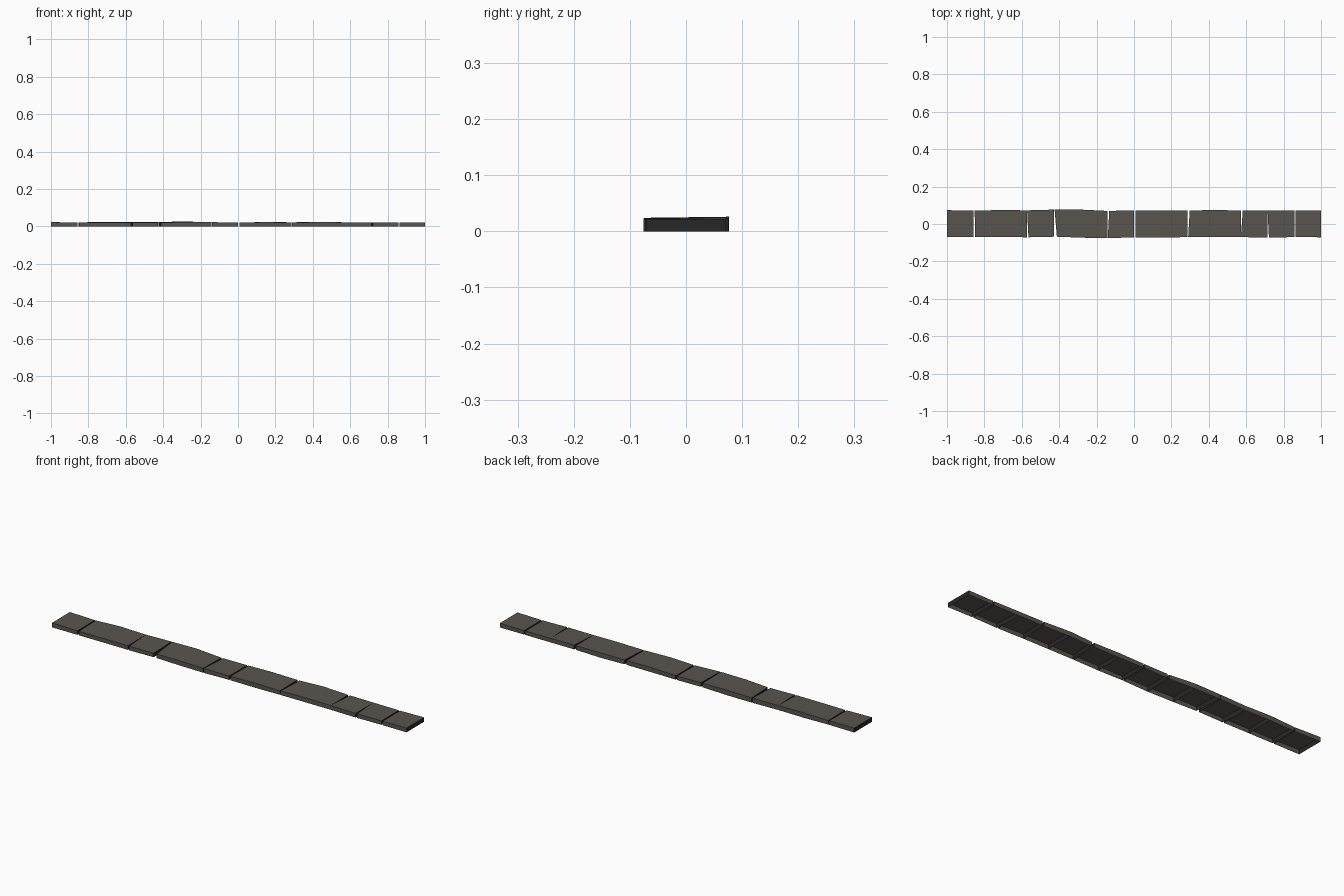
import bpy, bmesh


def colour(name, rgb):
    mat = bpy.data.materials.new(name)
    mat.diffuse_color = (*rgb, 1)
    return mat


stone = colour("warm grey stone", (0.100, 0.091, 0.080))
joint = colour("dark joint", (0.020, 0.020, 0.020))

COUNT = 14
STEP = 2 / COUNT

# Worn edge at each joint: front y, back y, front z, back z, front gap, back gap
JOINTS = [
    (-0.070, 0.074, 0.023, 0.023, 0.000, 0.000),
    (-0.070, 0.071, 0.020, 0.021, 0.008, 0.005),
    (-0.070, 0.075, 0.021, 0.025, 0.000, 0.000),
    (-0.071, 0.073, 0.021, 0.023, 0.007, 0.000),
    (-0.068, 0.077, 0.020, 0.024, 0.016, 0.004),
    (-0.073, 0.077, 0.024, 0.026, 0.000, 0.000),
    (-0.076, 0.070, 0.023, 0.021, 0.003, 0.010),
    (-0.071, 0.073, 0.020, 0.020, 0.007, 0.007),
    (-0.073, 0.071, 0.023, 0.024, 0.000, 0.000),
    (-0.070, 0.071, 0.021, 0.022, 0.004, 0.012),
    (-0.070, 0.076, 0.023, 0.025, 0.000, 0.000),
    (-0.070, 0.071, 0.022, 0.022, 0.000, 0.010),
    (-0.073, 0.071, 0.021, 0.021, 0.007, 0.000),
    (-0.070, 0.071, 0.020, 0.020, 0.007, 0.007),
    (-0.071, 0.071, 0.022, 0.022, 0.000, 0.000),
]


def kerb_stone(i):
    """A worn block with dark ends and an open underside."""
    bm = bmesh.new()
    bottom, top = [], []
    for j in (i, i + 1):
        x = -1 + j * STEP
        yf, yb, zf, zb, gf, gb = JOINTS[j]
        ends = [(yf, zf, gf), (yb, zb, gb)]
        if j > i:
            ends.reverse()
        for y, z, gap in ends:
            # the gap lies on the near side of the following stone
            px = x + gap if j == i else x
            bottom.append(bm.verts.new((px, y, 0)))
            top.append(bm.verts.new((px, y, z)))
    # corners run clockwise from above
    bm.faces.new(top[::-1])
    for k in range(4):
        n = (k + 1) % 4
        face = bm.faces.new((bottom[n], bottom[k], top[k], top[n]))
        # end faces that meet the neighbouring stones are dark
        face.normal_update()
        face.material_index = 1 if abs(face.normal.x) > 0.7 else 0
    mesh = bpy.data.meshes.new("kerb_stone")
    bm.to_mesh(mesh)
    bm.free()
    mesh.materials.append(stone)
    mesh.materials.append(joint)
    obj = bpy.data.objects.new(f"kerb_stone_{i + 1}", mesh)
    bpy.context.collection.objects.link(obj)


# Row of stones laid end to end
for i in range(COUNT):
    kerb_stone(i)
